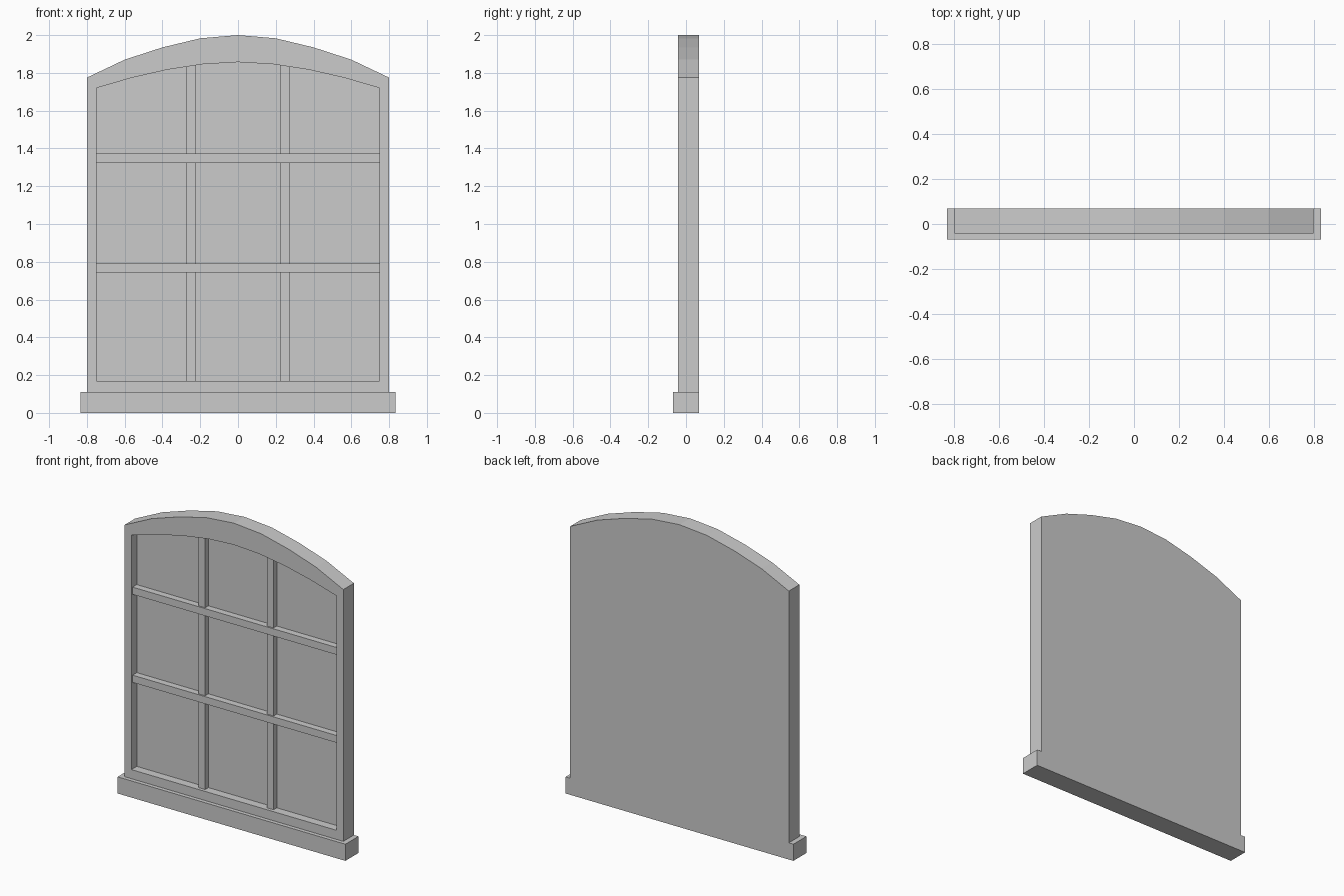
import bpy
import bmesh

if "Cube" in bpy.data.objects:
    bpy.data.objects.remove(bpy.data.objects["Cube"], do_unlink=True)

# One flat grey for the whole window
grey = bpy.data.materials.new("light grey")
grey.use_nodes = True
colour = (0.6, 0.6, 0.6, 1)
grey.diffuse_color = colour
grey.node_tree.nodes["Principled BSDF"].inputs["Base Color"].default_value = colour

BACK, FRONT, PANE = 0.068, -0.042, 0.014


def finish(name, bm):
    bmesh.ops.recalc_face_normals(bm, faces=bm.faces)
    mesh = bpy.data.meshes.new(name)
    bm.to_mesh(mesh)
    bm.free()
    mesh.materials.append(grey)
    obj = bpy.data.objects.new(name, mesh)
    bpy.context.collection.objects.link(obj)
    return obj


def box(name, x0, x1, y0, y1, z0, z1):
    bm = bmesh.new()
    bmesh.ops.create_cube(bm, size=1)
    for v in bm.verts:
        v.co = (x1 if v.co.x > 0 else x0,
                y1 if v.co.y > 0 else y0,
                z1 if v.co.z > 0 else z0)
    return finish(name, bm)


def arched_outline(half_width, bottom, heights):
    """Closed outline: flat foot and a faceted arch, heights given centre to edge."""
    n = len(heights) - 1
    arch = [(half_width * i / n, heights[abs(i)]) for i in range(n, -n - 1, -1)]
    return [(-half_width, bottom), (half_width, bottom)] + arch


# Arched frame with a recessed pane, one closed shell
outer = arched_outline(0.8, 0.11, [2.0, 1.983, 1.935, 1.87, 1.775])
inner = arched_outline(0.75, 0.17, [1.857, 1.846, 1.817, 1.774, 1.72])
bm = bmesh.new()
loops = [[bm.verts.new((x, y, z)) for x, z in outline]
         for outline, y in ((outer, BACK), (outer, FRONT), (inner, FRONT), (inner, PANE))]
for a, b in zip(loops, loops[1:]):
    for i in range(len(a)):
        j = (i + 1) % len(a)
        bm.faces.new((a[i], a[j], b[j], b[i]))
bm.faces.new(loops[0])
bm.faces.new(loops[-1])
finish("arched_frame", bm)

# Sill
box("sill", -0.833, 0.833, -0.068, BACK, 0, 0.11)

# Glazing bars, ends buried in the frame
for side, x in (("right", -0.25), ("left", 0.25)):
    box(side + "_upright_bar", x - 0.024, x + 0.024, -0.02, PANE + 0.01, 0.16, 1.86)
for level, z in (("lower", 0.766), ("upper", 1.348)):
    box(level + "_cross_bar", -0.76, 0.76, -0.03, PANE + 0.01, z - 0.024, z + 0.024)
